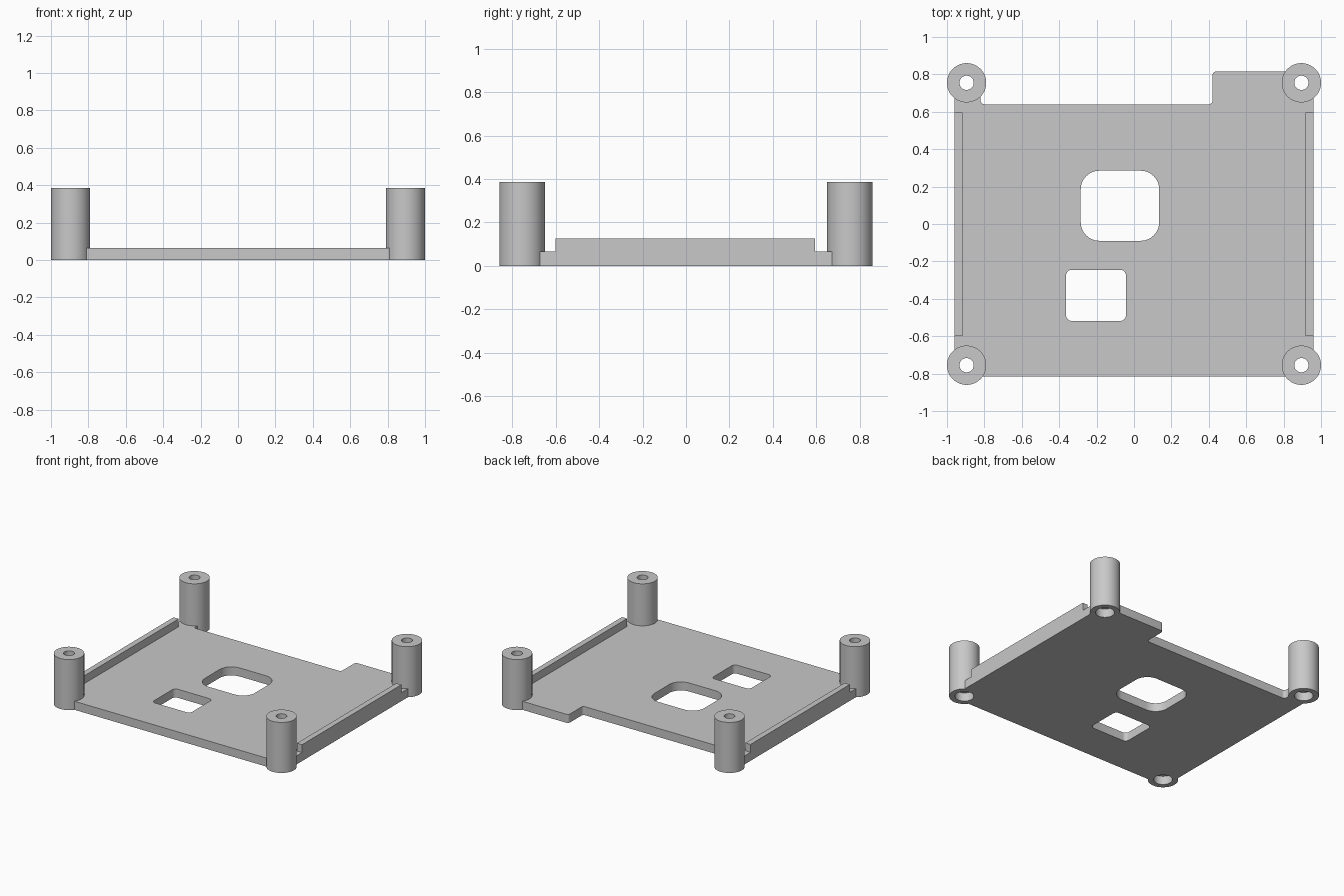
import bpy, bmesh
from math import sin, cos, tan, pi
from mathutils import Vector

cube = bpy.data.objects.get("Cube")
if cube:
    bpy.data.objects.remove(cube, do_unlink=True)

THICK = 0.065
POST_R, POST_H = 0.105, 0.385
POST_X, POST_Y = 0.895, 0.755
EDGE_X, EDGE_Y = 0.96, 0.815

grey = bpy.data.materials.new("light grey plastic")
grey.use_nodes = True
grey.diffuse_color = (0.58, 0.58, 0.58, 1)
grey.node_tree.nodes["Principled BSDF"].inputs["Base Color"].default_value = grey.diffuse_color


def rounded(corners, steps=8):
    """Outline through (x, y, radius) corners, each rounded by an arc."""
    out = []
    for i, (x, y, r) in enumerate(corners):
        p = Vector((x, y))
        if not r:
            out.append(p)
            continue
        a = (Vector(corners[i - 1][:2]) - p).normalized()
        b = (Vector(corners[(i + 1) % len(corners)][:2]) - p).normalized()
        # all corners are right angles, so the arc centre lies at p + r(a + b)
        centre = p + r * (a + b)
        for k in range(steps + 1):
            t = k / steps * pi / 2
            out.append(centre - r * (b * cos(t) + a * sin(t)))
    return out


def prism(name, outline, z0, z1):
    """Solid made by raising an outline from z0 to z1."""
    bm = bmesh.new()
    face = bm.faces.new([bm.verts.new((p[0], p[1], z0)) for p in outline])
    top = bmesh.ops.extrude_face_region(bm, geom=[face])["geom"]
    bmesh.ops.translate(bm, vec=(0, 0, z1 - z0),
                        verts=[v for v in top if isinstance(v, bmesh.types.BMVert)])
    bmesh.ops.recalc_face_normals(bm, faces=bm.faces)
    mesh = bpy.data.meshes.new(name)
    bm.to_mesh(mesh)
    bm.free()
    mesh.materials.append(grey)
    obj = bpy.data.objects.new(name, mesh)
    bpy.context.collection.objects.link(obj)
    return obj


def box(x0, x1, y0, y1, r=0):
    return rounded([(x0, y0, r), (x1, y0, r), (x1, y1, r), (x0, y1, r)])


def circle(x, y, r, n=64):
    return [(x + r * cos(2 * pi * k / n), y + r * sin(2 * pi * k / n)) for k in range(n)]


def combine(target, part, operation):
    """Apply a boolean of part onto target and discard the part."""
    mod = target.modifiers.new(operation.lower(), "BOOLEAN")
    mod.operation, mod.solver, mod.object = operation, "EXACT", part
    bpy.ops.object.select_all(action="DESELECT")
    target.select_set(True)
    bpy.context.view_layer.objects.active = target
    bpy.ops.object.modifier_apply(modifier=mod.name)
    bpy.data.objects.remove(part, do_unlink=True)


# Base plate with a recessed back edge and a tab at the back on its left
tray = prism("mounting_tray", rounded([
    (-EDGE_X, -EDGE_Y, 0), (EDGE_X, -EDGE_Y, 0), (EDGE_X, EDGE_Y, 0),
    (0.42, EDGE_Y, 0.02), (0.42, 0.64, 0.02), (-0.82, 0.64, 0.02),
    (-0.82, EDGE_Y, 0), (-EDGE_X, EDGE_Y, 0)]), 0, THICK)

# Side rails
for s in (-1, 1):
    x0, x1 = sorted((s * 0.917, s * EDGE_X))
    combine(tray, prism("side_rail", box(x0, x1, -0.6, 0.595), 0, 0.125), "UNION")

# Corner posts
posts = [(sx * POST_X, sy * POST_Y) for sx in (-1, 1) for sy in (-1, 1)]
for x, y in posts:
    combine(tray, prism("corner_post", circle(x, y, POST_R), 0, POST_H), "UNION")

# Screw holes with a wider recess from below
for x, y in posts:
    combine(tray, prism("screw_hole", circle(x, y, 0.038), -0.1, 0.5), "DIFFERENCE")
    combine(tray, prism("screw_recess", circle(x, y, 0.065), -0.1, 0.065), "DIFFERENCE")

# Plate openings
for outline in (box(-0.285, 0.135, -0.09, 0.285, 0.1),
                box(-0.363, -0.043, -0.518, -0.245, 0.03)):
    combine(tray, prism("opening", outline, -0.1, 0.2), "DIFFERENCE")

bpy.ops.object.shade_smooth_by_angle(angle=pi / 6)
